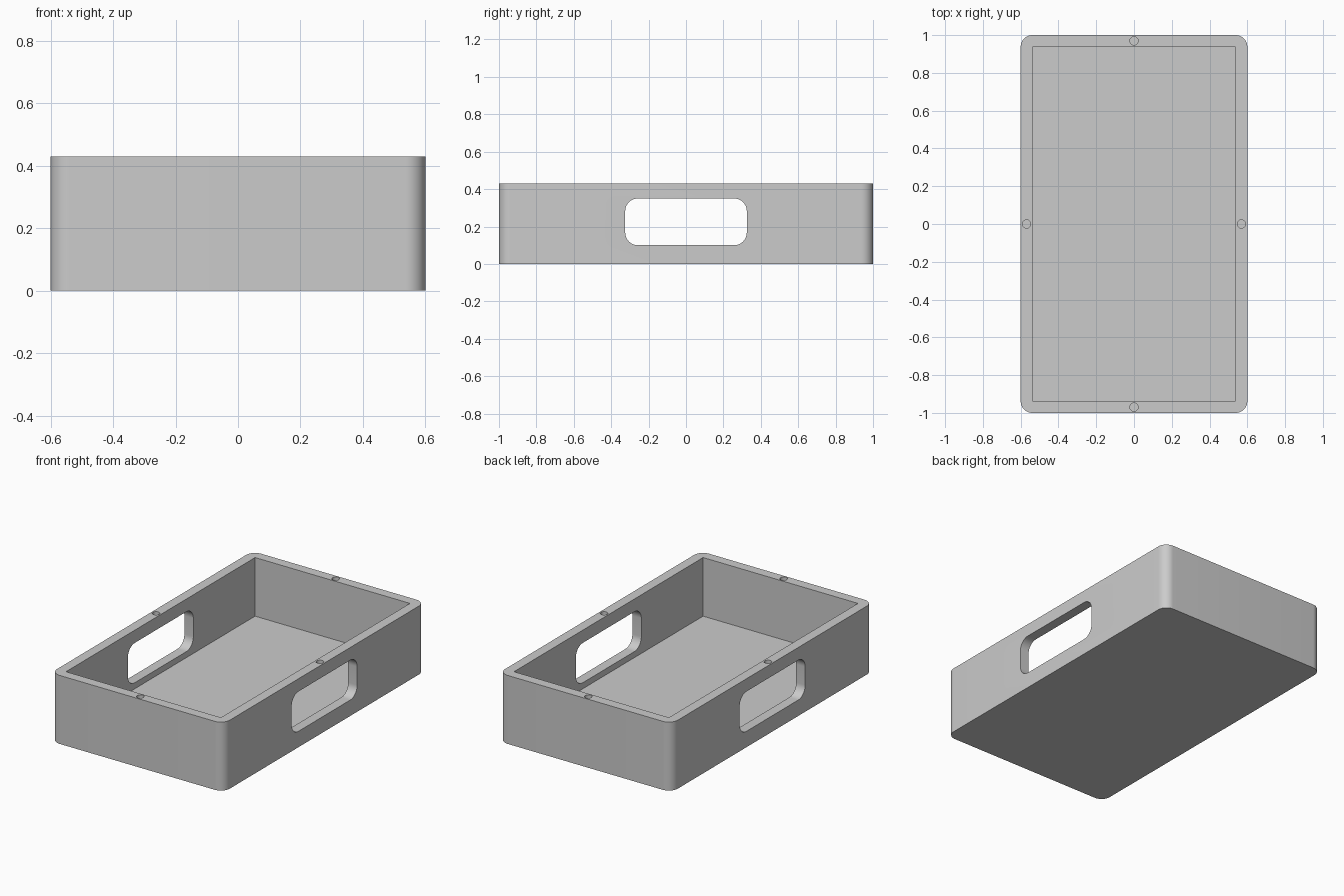
import bpy, bmesh, math

if "Cube" in bpy.data.objects:
    bpy.data.objects.remove(bpy.data.objects["Cube"], do_unlink=True)

WIDTH, LENGTH, HEIGHT, WALL = 1.2, 2.0, 0.43, 0.062

grey = bpy.data.materials.new("plain_grey")
grey.use_nodes = True
grey.diffuse_color = (0.6, 0.6, 0.6, 1)
grey.node_tree.nodes["Principled BSDF"].inputs["Base Color"].default_value = (0.6, 0.6, 0.6, 1)


def box(name, size, centre, radius=0, axis=2):
    """Box whose edges along one axis are rounded."""
    bm = bmesh.new()
    bmesh.ops.create_cube(bm, size=1)
    for v in bm.verts:
        v.co = [c * s + o for c, s, o in zip(v.co, size, centre)]
    if radius:
        edges = [e for e in bm.edges
                 if abs((e.verts[0].co - e.verts[1].co).normalized()[axis]) > 0.9]
        bmesh.ops.bevel(bm, geom=edges, offset=radius, segments=12,
                        profile=0.5, affect='EDGES')
    mesh = bpy.data.meshes.new(name)
    bm.to_mesh(mesh)
    bm.free()
    mesh.materials.append(grey)
    obj = bpy.data.objects.new(name, mesh)
    bpy.context.collection.objects.link(obj)
    return obj


def cylinder(name, radius, depth, centre):
    bpy.ops.mesh.primitive_cylinder_add(vertices=32, radius=radius, depth=depth, location=centre)
    obj = bpy.context.object
    obj.name = name
    obj.data.materials.append(grey)
    return obj


# Solid body with rounded upright corners
tray = box("tray", (WIDTH, LENGTH, HEIGHT), (0, 0, HEIGHT / 2), radius=WALL)

# Open cavity and the handle slot through both long sides
cutters = [
    box("cavity_cutter", (WIDTH - 2 * WALL, LENGTH - 2 * WALL, HEIGHT),
        (0, 0, WALL + HEIGHT / 2)),
    box("handle_cutter", (WIDTH * 2, 0.65, 0.25), (0, 0, 0.225), radius=0.068, axis=0),
]

# Small round sockets in the middle of each rim
rim_x, rim_y = (WIDTH - WALL) / 2, (LENGTH - WALL) / 2
for x, y in ((rim_x, 0), (-rim_x, 0), (0, rim_y), (0, -rim_y)):
    cutters.append(cylinder("socket_cutter", 0.022, 0.08, (x, y, HEIGHT)))

bpy.ops.object.select_all(action='DESELECT')
bpy.context.view_layer.objects.active = tray
tray.select_set(True)
for cutter in cutters:
    cutter.hide_render = True
    mod = tray.modifiers.new(cutter.name, 'BOOLEAN')
    mod.operation = 'DIFFERENCE'
    mod.solver = 'EXACT'
    mod.object = cutter
    bpy.ops.object.modifier_apply(modifier=mod.name)
    bpy.data.objects.remove(cutter, do_unlink=True)

bpy.ops.object.shade_smooth_by_angle(angle=math.radians(30))
